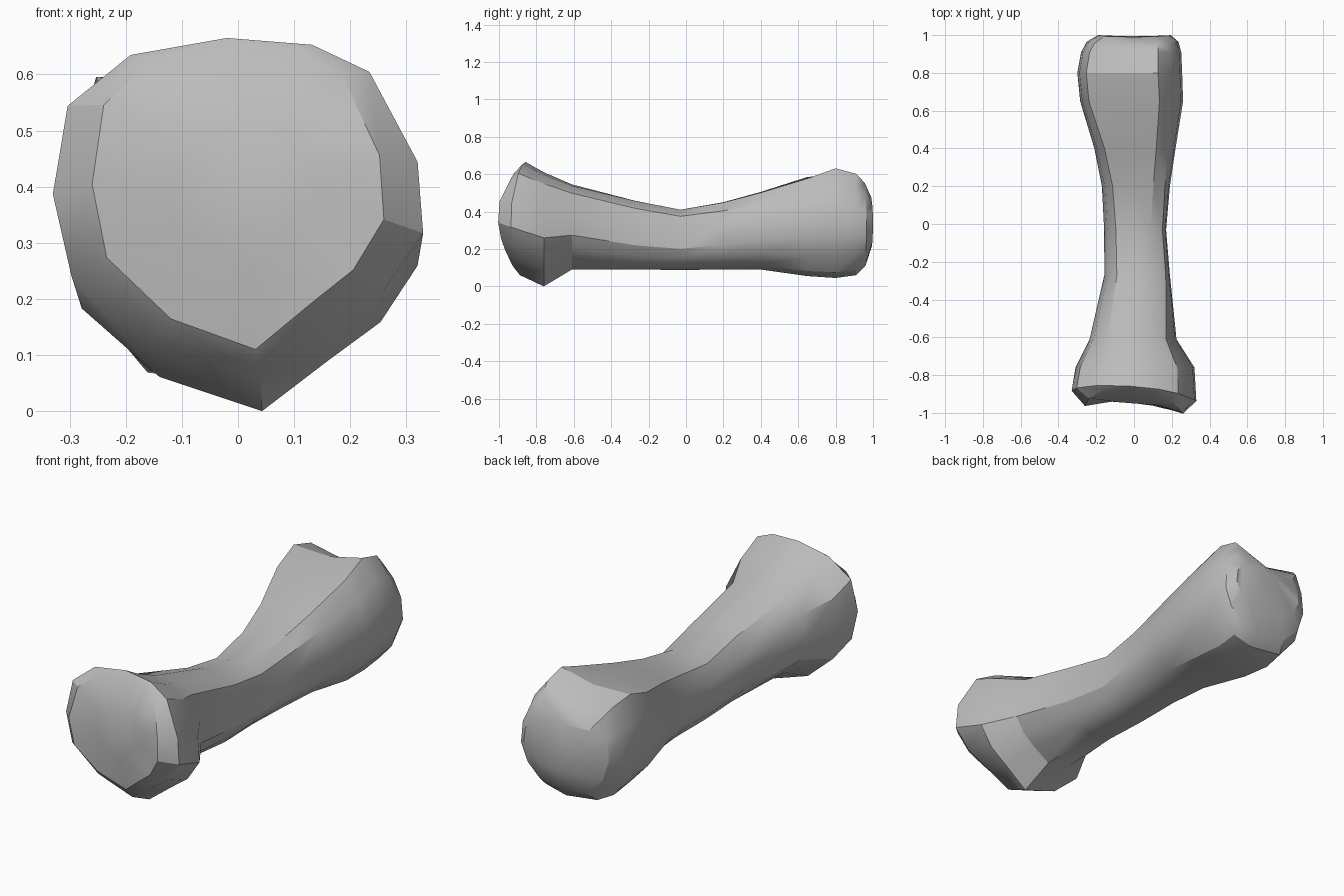
import bpy
import bmesh
import math

default_cube = bpy.data.objects.get("Cube")
if default_cube:
    bpy.data.objects.remove(default_cube, do_unlink=True)

# Unit cross-sections for the front knuckle, the shaft and the back knuckle
KNUCKLE = [(1, -.15), (.97, .27), (.71, .8), (.4, .96), (-.06, 1), (-.58, .9), (-.92, .6),
           (-1, .08), (-.9, -.4), (-.46, -.8), (.12, -1), (.5, -.7), (.79, -.48)]
SHAFT = [(1, -.3), (.97, .3), (.88, .78), (.5, 1), (-.1, 1), (-.62, .87), (-.9, .45),
         (-1, -.05), (-.86, -.52), (-.5, -.92), (.15, -1), (.57, -.86), (.83, -.6)]
BACK = [(1, -.2), (.96, .28), (.8, .66), (.54, .97), (-.1, 1), (-.83, .85), (-.96, .42),
        (-1, -.05), (-.86, -.52), (-.5, -.92), (.15, -1), (.57, -.9), (.85, -.6)]

# Stations along the bone: y, left x, right x, bottom z, top z, bend, sideways skew, top notch
STATIONS = [
    (-.95, -.13, .14, .26, .52, 0, .08, 0),
    (-.985, -.26, .26, .11, .655, .12, .08, 0),
    (-.91, -.33, .33, .06, .665, .05, .08, 0),
    (-.76, -.31, .32, 0, .61, 0, 0, 0),
    (-.61, -.235, .225, .09, .545, 0, 0, 0),
    (-.27, -.157, .19, .09, .457, 0, 0, 0),
    (-.03, -.158, .17, .088, .41, 0, 0, 0),
    (.2, -.17, .19, .09, .45, 0, 0, 0),
    (.4, -.21, .22, .09, .505, 0, 0, 0),
    (.65, -.285, .26, .055, .585, 0, 0, 0),
    (.8, -.3, .255, .045, .64, 0, 0, .05),
    (.91, -.28, .25, .06, .61, 0, 0, .08),
    (.965, -.25, .235, .11, .56, -.01, 0, .06),
    (1, -.19, .195, .22, .48, -.01, 0, .02),
]


def ramp(y, start, end):
    return min(1, max(0, (y - start) / (end - start)))


def section(y):
    """Blend the three outlines along the bone."""
    back = ramp(y, 0, .65)
    front = 1 - ramp(y, -.75, -.25)
    middle = 1 - front - back
    for k, s, b in zip(KNUCKLE, SHAFT, BACK):
        yield [front * k[i] + middle * s[i] + back * b[i] for i in range(2)]


def add_ring(bm, station):
    y, left, right, bottom, top, bend, skew, notch = station
    ring = []
    for u, v in section(y):
        x = (left + right) / 2 + u * (right - left) / 2
        z = (bottom + top) / 2 + v * (top - bottom) / 2
        # Dip between the two lobes on top of the back end
        if v > .5:
            z -= notch * max(0, 1 - abs(u + .1) / .6)
        # The rim curls back more at the top than at the bottom
        curl = bend * v * v * (1 if v > 0 else .5)
        ring.append(bm.verts.new((x, y + curl - skew * x, z)))
    return ring


def bridge(bm, first, second):
    count = len(first)
    for i in range(count):
        j = (i + 1) % count
        bm.faces.new((first[i], first[j], second[j], second[i]))


# Bone body lofted through all stations, with both ends closed
bm = bmesh.new()
rings = [add_ring(bm, station) for station in STATIONS]
for first, second in zip(rings, rings[1:]):
    bridge(bm, first, second)
bm.faces.new(rings[0])
bm.faces.new(rings[-1])
bmesh.ops.recalc_face_normals(bm, faces=bm.faces)
bmesh.ops.triangulate(bm, faces=[f for f in bm.faces if len(f.verts) > 4])

mesh = bpy.data.meshes.new("bone")
bm.to_mesh(mesh)
bm.free()
bone = bpy.data.objects.new("bone", mesh)
bpy.context.collection.objects.link(bone)

# Plain grey material
grey = bpy.data.materials.new("bone_grey")
grey.use_nodes = True
colour = (.5, .5, .5, 1)
grey.diffuse_color = colour
grey.node_tree.nodes["Principled BSDF"].inputs["Base Color"].default_value = colour
mesh.materials.append(grey)

# Soft shading that keeps the chiselled creases
bpy.ops.object.select_all(action='DESELECT')
bone.select_set(True)
bpy.context.view_layer.objects.active = bone
bpy.ops.object.shade_smooth_by_angle(angle=math.radians(30))
